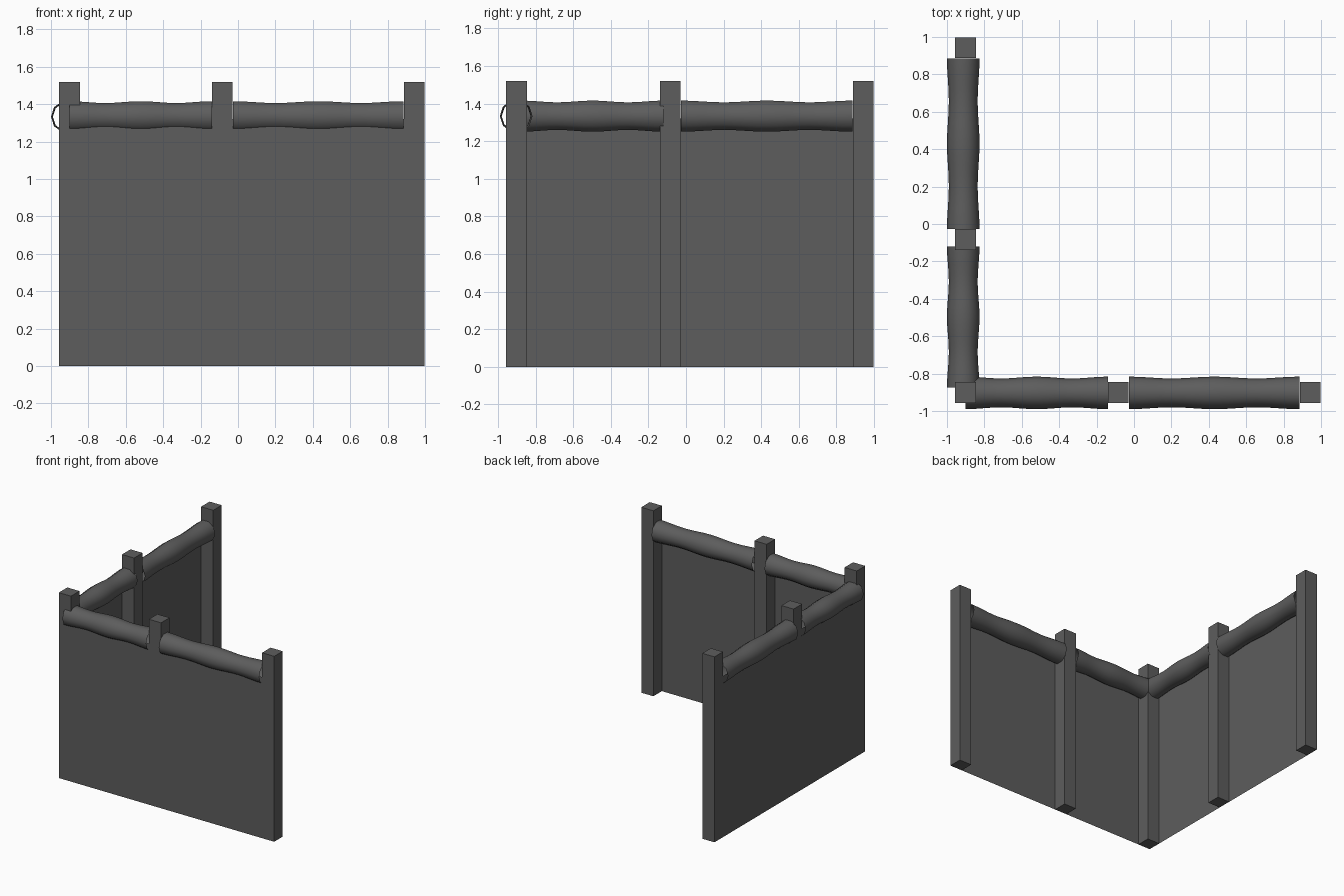
import bpy, bmesh, math
from mathutils import Vector

if "Cube" in bpy.data.objects:
    bpy.data.objects.remove(bpy.data.objects["Cube"])

mat = bpy.data.materials.new("dark grey")
mat.diffuse_color = (0.11, 0.11, 0.11, 1)
mat.use_nodes = True
mat.node_tree.nodes["Principled BSDF"].inputs["Base Color"].default_value = mat.diffuse_color

HALF, POST_H, WALL_H = 0.055, 1.52, 1.32
LOG_Z, SIDES, RINGS = 1.333, 10, 16


def finish(name, bm, smooth=False):
    me = bpy.data.meshes.new(name)
    bm.to_mesh(me)
    bm.free()
    me.materials.append(mat)
    for p in me.polygons:
        p.use_smooth = smooth
    ob = bpy.data.objects.new(name, me)
    bpy.context.collection.objects.link(ob)


def post(name, x, y):
    bm = bmesh.new()
    bmesh.ops.create_cube(bm, size=1)
    for v in bm.verts:
        v.co = Vector((x + v.co.x * 2 * HALF, y + v.co.y * 2 * HALF,
                       (v.co.z + 0.5) * POST_H))
    finish(name, bm)


def panel(name, a, b):
    # thin sheet flush with the outer faces of the posts
    bm = bmesh.new()
    pts = [(*a, 0), (*b, 0), (*b, WALL_H), (*a, WALL_H)]
    bm.faces.new([bm.verts.new(p) for p in pts])
    finish(name, bm)


def log(name, axis, start, end, across):
    # open-ended rail, swelling at both ends and the middle
    bm = bmesh.new()
    rings = []
    for i in range(RINGS + 1):
        t = i / RINGS
        r = 0.082 + 0.005 * math.cos(4 * math.pi * t)
        s = start + (end - start) * t
        ring = []
        for k in range(SIDES):
            a = 2 * math.pi * k / SIDES
            c, z = across + r * math.cos(a), LOG_Z + r * math.sin(a)
            ring.append(bm.verts.new((s, c, z) if axis == "x" else (c, s, z)))
        rings.append(ring)
    for p, q in zip(rings, rings[1:]):
        for k in range(SIDES):
            j = (k + 1) % SIDES
            f = [p[k], p[j], q[j], q[k]]
            bm.faces.new(f[::-1] if axis == "x" else f)
    bm.normal_update()
    # make sure faces point outward
    f = bm.faces[0] if not hasattr(bm.faces, "ensure_lookup_table") else next(iter(bm.faces))
    mid = f.calc_center_median()
    side = mid.y if axis == "x" else mid.x
    n = f.normal.y if axis == "x" else f.normal.x
    if (side - across) * n < 0:
        bmesh.ops.reverse_faces(bm, faces=bm.faces[:])
    finish(name, bm, True)


# posts
post("corner_post", -0.901, -0.901)
post("front_middle_post", -0.084, -0.901)
post("front_end_post", 0.943, -0.901)
post("side_middle_post", -0.901, -0.083)
post("side_end_post", -0.901, 0.942)

# wall sheets
panel("front_wall", (-0.956, -0.956), (0.998, -0.956))
panel("side_wall", (-0.956, 0.997), (-0.956, -0.956))

# rails
log("front_rail_left", "x", -0.90, -0.14, -0.903)
log("front_rail_right", "x", -0.026, 0.885, -0.903)
log("side_rail_near", "y", -0.873, -0.12, -0.913)
log("side_rail_far", "y", -0.026, 0.885, -0.913)
